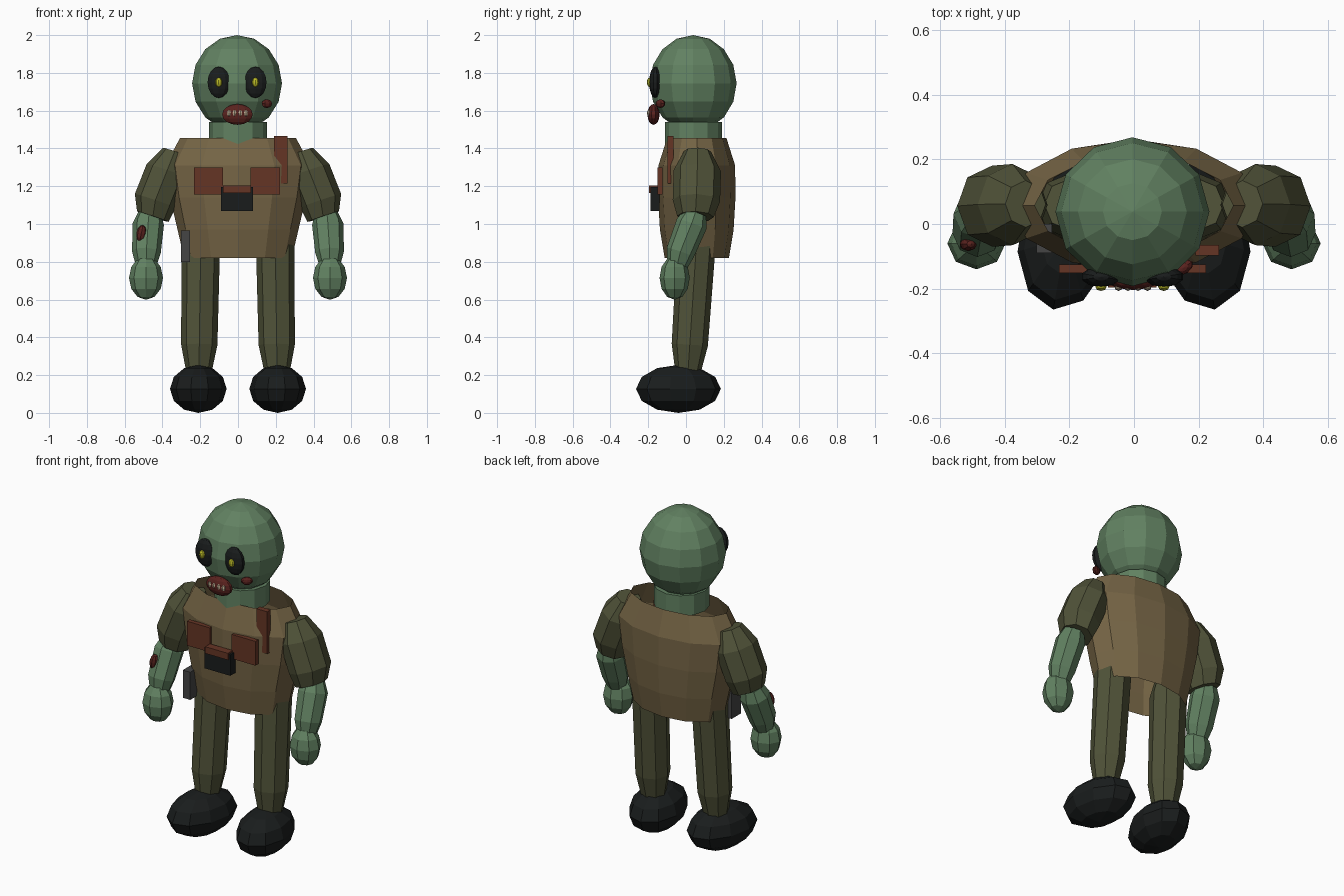
import bpy, bmesh, math
from mathutils import Vector, Matrix

if "Cube" in bpy.data.objects:
    bpy.data.objects.remove(bpy.data.objects["Cube"])


def material(name, rgb):
    m = bpy.data.materials.new(name)
    m.diffuse_color = (*rgb, 1)
    m.use_nodes = True
    m.node_tree.nodes["Principled BSDF"].inputs["Base Color"].default_value = m.diffuse_color
    return m


SKIN = material("green_skin", (0.12, 0.22, 0.12))
CLOTH = material("tan_cloth", (0.18, 0.13, 0.06))
OLIVE = material("olive_cloth", (0.08, 0.085, 0.04))
BLACK = material("black", (0.01, 0.012, 0.012))
LEATHER = material("leather", (0.13, 0.035, 0.018))
WOUND = material("dark_red", (0.10, 0.016, 0.013))
YELLOW = material("yellow", (0.5, 0.5, 0.02))
BONE = material("bone", (0.5, 0.4, 0.27))
GREY = material("dark_grey", (0.06, 0.06, 0.06))


def finish(bm, name, mat):
    me = bpy.data.meshes.new(name)
    bm.to_mesh(me)
    bm.free()
    me.materials.append(mat)
    ob = bpy.data.objects.new(name, me)
    bpy.context.collection.objects.link(ob)
    return ob


def ball(name, mat, c, r, seg=8, rings=6, rot=(0, 0, 0)):
    bm = bmesh.new()
    bmesh.ops.create_uvsphere(bm, u_segments=seg, v_segments=rings, radius=1)
    bmesh.ops.scale(bm, vec=r, verts=bm.verts)
    ob = finish(bm, name, mat)
    ob.location, ob.rotation_euler = c, rot
    return ob


def box(name, mat, lo, hi):
    bm = bmesh.new()
    bmesh.ops.create_cube(bm, size=1)
    bmesh.ops.scale(bm, vec=[b - a for a, b in zip(lo, hi)], verts=bm.verts)
    ob = finish(bm, name, mat)
    ob.location = [(a + b) / 2 for a, b in zip(lo, hi)]
    return ob


def loft(name, mat, rings, n, caps=True):
    """Skin between rings of (centre, radius x, radius y) set square to the overall axis."""
    bm = bmesh.new()
    axis = Vector(rings[-1][0]) - Vector(rings[0][0])
    if axis.z < 0:
        axis = -axis
    turn = Vector((0, 0, 1)).rotation_difference(axis)
    loops = []
    for c, rx, ry in rings:
        loops.append([bm.verts.new(Vector(c) + turn @ Vector(
            (rx * math.cos(i * math.tau / n), ry * math.sin(i * math.tau / n), 0)))
            for i in range(n)])
    for a, b in zip(loops, loops[1:]):
        for i in range(n):
            j = (i + 1) % n
            bm.faces.new((a[i], a[j], b[j], b[i]))
    if caps:
        bm.faces.new(loops[0])
        bm.faces.new(loops[-1])
    bmesh.ops.recalc_face_normals(bm, faces=bm.faces)
    return finish(bm, name, mat)


# head and neck
ball("head", SKIN, (-0.005, 0.038, 1.745), (0.238, 0.23, 0.255), 12, 8)
loft("neck", SKIN, [((0, 0.04, z), 0.153, 0.15) for z in (1.42, 1.54)], 12)

# vest: open shell at neck and waist
loft("vest", CLOTH, [((0, 0.057, z), rx, ry) for z, rx, ry in (
    (0.82, 0.285, 0.17), (0.97, 0.32, 0.195), (1.14, 0.36, 0.205),
    (1.31, 0.385, 0.203), (1.455, 0.307, 0.157))], 12, caps=False)

# face
for s, side in ((-1, "right"), (1, "left")):
    x = -0.005 + s * 0.097
    ball("eye_socket_" + side, BLACK, (x, -0.163, 1.75), (0.062, 0.032, 0.083), 10, 8)
    ball("eye_" + side, YELLOW, (x, -0.193, 1.75), (0.018, 0.014, 0.025), 8, 6)
ball("mouth", WOUND, (-0.003, -0.172, 1.58), (0.085, 0.032, 0.055), 10, 8)
for i in range(4):
    ball("tooth_%d" % (i + 1), BONE, (-0.048 + 0.03 * i, -0.197, 1.587),
         (0.012, 0.01, 0.018), 6, 4)
ball("cheek_wound", WOUND, (0.153, -0.135, 1.637), (0.033, 0.02, 0.023), 8, 6,
     (0, 0, math.radians(35)))

# limbs, both sides
for s, side in ((-1, "right"), (1, "left")):
    loft("sleeve_" + side, OLIVE, [((s * x, y, z), r, r * 1.1) for x, y, z, r in (
        (0.335, 0.062, 1.383, 0.066), (0.375, 0.06, 1.282, 0.114),
        (0.438, 0.055, 1.123, 0.114), (0.451, 0.05, 1.039, 0.088))], 8)
    loft("forearm_" + side, SKIN, [((s * x, y, z), r, r) for x, y, z, r in (
        (0.468, 0.05, 1.06, 0.06), (0.475, 0.03, 1.0, 0.083),
        (0.485, -0.03, 0.85, 0.076), (0.487, -0.047, 0.78, 0.055))], 8)
    ball("hand_" + side, SKIN, (s * 0.487, -0.06, 0.715), (0.09, 0.08, 0.116), 8, 6)
    loft("leg_" + side, OLIVE, [((s * x, y, z), r, r) for x, y, z, r in (
        (0.197, 0.06, 0.98, 0.08), (0.197, 0.055, 0.89, 0.102),
        (0.205, 0.02, 0.36, 0.096), (0.207, 0.01, 0.21, 0.066))], 8)
    ball("shoe_" + side, BLACK, (s * 0.21, -0.04, 0.127), (0.147, 0.228, 0.127),
         10, 6, (0, 0, s * math.radians(10)))

# arm wound
ball("arm_wound", WOUND, (-0.512, -0.062, 0.95), (0.026, 0.022, 0.045), 8, 6,
     (0, math.radians(12), 0))

# gear on the vest
box("chest_patch_right", LEATHER, (-0.232, -0.152, 1.155), (-0.08, -0.125, 1.30))
box("chest_patch_left", LEATHER, (0.065, -0.152, 1.155), (0.222, -0.125, 1.30))
box("shoulder_strap", LEATHER, (0.19, -0.098, 1.215), (0.262, -0.065, 1.467))
box("pouch", BLACK, (-0.09, -0.187, 1.07), (0.08, -0.14, 1.195))
box("pouch_flap", LEATHER, (-0.08, -0.196, 1.165), (0.07, -0.15, 1.205))
box("holster", GREY, (-0.302, -0.09, 0.80), (-0.253, 0.0, 0.965))
